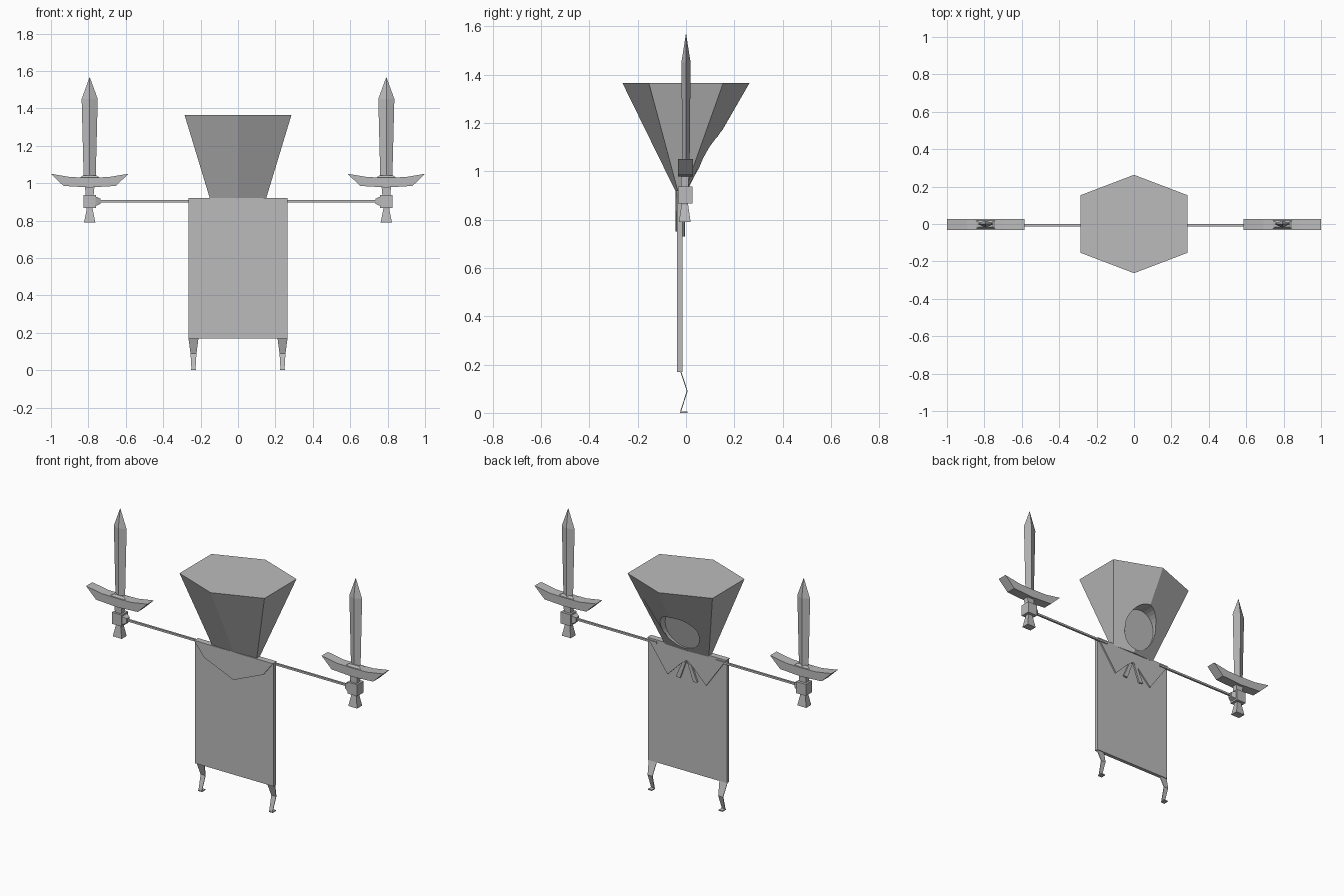
import bpy, bmesh
from mathutils import Vector

cube = bpy.data.objects.get("Cube")
if cube:
    bpy.data.objects.remove(cube, do_unlink=True)

# Single flat colour
grey = bpy.data.materials.new("plain grey")
grey.use_nodes = True
grey.diffuse_color = (0.5, 0.5, 0.5, 1)
grey.node_tree.nodes["Principled BSDF"].inputs["Base Color"].default_value = (0.5, 0.5, 0.5, 1)


def loft(name, rings):
    """Skin equal-sized rings of points and cap both ends."""
    bm = bmesh.new()
    loops = [[bm.verts.new(p) for p in ring] for ring in rings]
    n = len(loops[0])
    for a, b in zip(loops, loops[1:]):
        for i in range(n):
            j = (i + 1) % n
            bm.faces.new((a[i], a[j], b[j], b[i]))
    bm.faces.new(loops[0])
    bm.faces.new(loops[-1])
    bmesh.ops.recalc_face_normals(bm, faces=bm.faces)
    mesh = bpy.data.meshes.new(name)
    bm.to_mesh(mesh)
    bm.free()
    mesh.materials.append(grey)
    obj = bpy.data.objects.new(name, mesh)
    bpy.context.collection.objects.link(obj)
    return obj


def plate(name, outline, y0, y1):
    """Front outline in x and z, extruded through y."""
    return loft(name, [[(x, y, z) for x, z in outline] for y in (y0, y1)])


def rect(x, y, z, hx, hy):
    return [(x - hx, y - hy, z), (x + hx, y - hy, z), (x + hx, y + hy, z), (x - hx, y + hy, z)]


def diamond(x, z, hx, hy):
    return [(x - hx, 0, z), (x, -hy, z), (x + hx, 0, z), (x, hy, z)]


def hexagon(hx, hy, hcorner, y, z):
    return [(0, y - hy, z), (hx, y - hcorner, z), (hx, y + hcorner, z),
            (0, y + hy, z), (-hx, y + hcorner, z), (-hx, y - hcorner, z)]


# Head: flared six-sided funnel
head = loft("head", [hexagon(0.148, 0.02, 0.012, -0.02, 0.91),
                     hexagon(0.286, 0.263, 0.154, 0, 1.365)])

# Round face recess at the back of the head
bpy.ops.mesh.primitive_cylinder_add(vertices=32, radius=0.118, depth=0.4,
                                    location=(0, 0.23, 1.05), rotation=(1.5708, 0, 0))
cutter = bpy.context.object
cutter.name = "face_cutter"
cutter.data.materials.append(grey)
inverse = cutter.matrix_world.inverted()
bpy.context.view_layer.update()
inverse = cutter.matrix_world.inverted()
for v in cutter.data.vertices:
    p = cutter.matrix_world @ v.co
    if p.y < 0.2:
        v.co = inverse @ Vector((p.x, p.y + 0.25 * (p.z - 1.05), p.z))
cutter.hide_render = True
cutter.hide_set(True)
cut = head.modifiers.new("face_recess", "BOOLEAN")
cut.operation = "DIFFERENCE"
cut.solver = "EXACT"
cut.object = cutter

# Body board
plate("body", [(-0.265, 0.17), (0.265, 0.17), (0.265, 0.92), (-0.265, 0.92)], -0.037, -0.015)

# Collar flaps front and back
plate("collar_front", [(-0.265, 0.92), (-0.2, 0.835), (0, 0.75), (0.2, 0.835), (0.265, 0.92)],
      -0.044, -0.037)
plate("collar_back", [(-0.265, 0.92), (-0.13, 0.73), (-0.04, 0.82), (0, 0.85),
                      (0.04, 0.82), (0.13, 0.73), (0.265, 0.92)], -0.015, -0.007)

for side, s in (("left", 1), ("right", -1)):
    # Collar ties
    plate(side + "_tie", [(s * 0.005, 0.84), (s * 0.03, 0.83), (s * 0.072, 0.735), (s * 0.045, 0.73)],
          -0.015, -0.005)

    # Thin zigzag leg and foot
    leg = [(-0.022, 0.172, 0.027), (0.005, 0.09, 0.016), (-0.022, 0.007, 0.011)]
    loft(side + "_leg", [rect(s * 0.238, y, z, w, 0.002) for y, z, w in leg])
    plate(side + "_foot", [(s * 0.225, 0), (s * 0.251, 0), (s * 0.251, 0.006), (s * 0.225, 0.006)],
          -0.025, 0.007)

    # Arm rod, widening into a cuff
    arm = [(0.2, 0.006), (0.735, 0.006), (0.735, 0.014), (0.765, 0.027)]
    loft(side + "_arm", [[(s * x, -0.007 + a * r, 0.903 + b * r)
                          for a, b in ((-1, -1), (1, -1), (1, 1), (-1, 1))] for x, r in arm])

    # Hand block
    c = s * 0.793
    loft(side + "_hand", [rect(c, -0.003, z, 0.033, 0.03) for z in (0.867, 0.937)])

    # Sword grip with flared pommel
    grip = [(0.79, 0.03, 0.024), (0.86, 0.016, 0.014), (0.92, 0.02, 0.016), (0.99, 0.026, 0.016)]
    loft(side + "_sword_grip", [rect(c, -0.005, z, hx, hy) for z, hx, hy in grip])

    # Upswept sword guard
    guard = [(-0.207, 1.05), (-0.1, 1.032), (0, 1.03), (0.1, 1.032), (0.207, 1.05),
             (0.14, 0.985), (0, 0.977), (-0.14, 0.985)]
    plate(side + "_sword_guard", [(c + x, z) for x, z in guard], -0.033, 0.028)
    loft(side + "_guard_boss", [rect(c, -0.003, 1.025, 0.06, 0.025), rect(c, -0.003, 1.042, 0.034, 0.012)])

    # Diamond section blade
    blade = [(1.02, 0.032, 0.015), (1.45, 0.043, 0.019), (1.565, 0.001, 0.001)]
    loft(side + "_sword_blade", [diamond(c, z, hx, hy) for z, hx, hy in blade])
